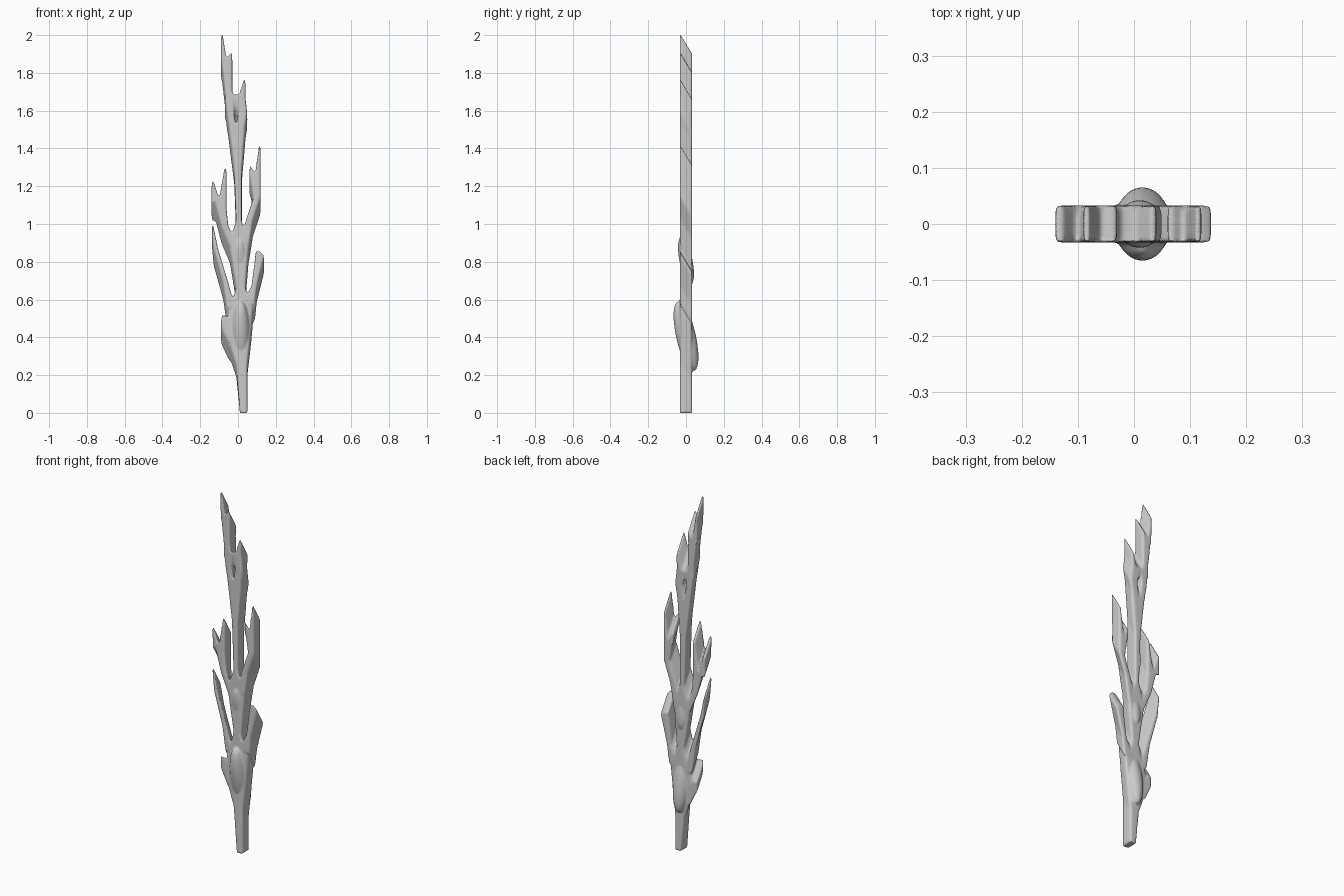
import bpy, bmesh
from math import cos, sin, tau, copysign
from mathutils import Matrix

cube = bpy.data.objects.get("Cube")
if cube:
    bpy.data.objects.remove(cube, do_unlink=True)

UNIT = 0.01        # limb rows are given in hundredths
HALF_DEPTH = 0.033
SLANT = 1.65       # the back of every limb sits lower than the front
SIDES = 20


def slanted(x, y, z):
    """Lower the back of the shape, fading out at the foot."""
    fade = min(1, max(0, z) / 0.35)
    return x, y, z - SLANT * (y + HALF_DEPTH) * fade


def squarish(value):
    """Push a circle coordinate outward to make a rounded rectangle."""
    return copysign(abs(value) ** 0.35, value)


def limb(*rows):
    """Loft a rounded rectangle through rows of (height, left, right)."""
    rings = []
    for height, left, right in rows:
        middle, half = (left + right) / 2, (right - left) / 2
        ring = []
        for i in range(SIDES):
            angle = tau * (i + 0.5) / SIDES
            x = (middle + half * squarish(cos(angle))) * UNIT
            y = HALF_DEPTH * squarish(sin(angle))
            ring.append(bm.verts.new(slanted(x, y, height * UNIT)))
        rings.append(ring)
    for low, high in zip(rings, rings[1:]):
        for i in range(SIDES):
            j = (i + 1) % SIDES
            bm.faces.new((low[i], low[j], high[j], high[i]))
    bm.faces.new(rings[0][::-1])
    bm.faces.new(rings[-1])


def fork(height, left, right, left_rise, right_rise):
    """Split the end of a limb into two pointed tips at its outer edges."""
    middle, point = (left + right) / 2, (right - left) / 6
    foot = height - 3
    limb((foot, left, middle), (height, left, middle),
         (height + left_rise, left, left + point))
    limb((foot, middle, right), (height, middle, right),
         (height + right_rise, right - point, right))


def swelling(x, z, size):
    """Add a slanted ellipsoid that swells the front and back."""
    ball = bmesh.ops.create_uvsphere(bm, u_segments=SIDES, v_segments=SIDES, radius=1,
                                     matrix=Matrix.Diagonal((*size, 1)))
    for vert in ball["verts"]:
        vert.co = slanted(vert.co.x + x, vert.co.y, vert.co.z + z)


bm = bmesh.new()

# Foot and its side lobe
limb((0, 1, 5), (26, -1, 5), (45, -7, 7), (56, -5, 8), (64, -2, 6))
limb((38, -5, 0), (46, -9, 0), (52, -9, -6))
swelling(0.015, 0.46, (0.05, 0.066, 0.15))
swelling(0.01, 0.86, (0.04, 0.043, 0.1))

# Central stem
limb((58, -4, 7), (68, -1, 4), (92, -5, 6), (103, -1, 2), (130, -2, 2), (153, -5, 4))

# Low left and right branches
limb((56, -6, -1), (70, -8, -5), (88, -13, -10.5), (100, -14, -13))
limb((58, 1, 9), (68, 7, 10), (84, 9, 14), (86, 9, 12))

# Middle left and right branches
limb((88, -4, 1), (100, -9, -5), (115, -13, -6.5))
fork(115, -14, -6, 8, 15)
limb((90, 1, 6), (103, 4, 8), (115, 8, 12), (128, 6, 12))
fork(128, 6, 12, 3, 14)

# Two sides of the slot in the stem
limb((148, -4, 0), (160, -6, -2), (169, -7, -1))
limb((148, -2, 3), (160, 0, 5), (169, -3, 4))

# Crown
limb((165, -1, 4), (177, 3, 4))
limb((165, -7, -1), (172, -7, -3), (189, -9, -3))
fork(189, -9, -3, 12, 2)

bmesh.ops.recalc_face_normals(bm, faces=bm.faces)
mesh = bpy.data.meshes.new("branching_frond")
bm.to_mesh(mesh)
bm.free()
frond = bpy.data.objects.new("branching_frond", mesh)
bpy.context.collection.objects.link(frond)

# One plain grey material
grey = bpy.data.materials.new("light_grey")
grey.use_nodes = True
colour = (0.6, 0.6, 0.6, 1)
grey.diffuse_color = colour
grey.node_tree.nodes["Principled BSDF"].inputs["Base Color"].default_value = colour
mesh.materials.append(grey)

# Fuse the limbs into one skin and soften the joints
fuse = frond.modifiers.new("fuse", "REMESH")
fuse.mode = "VOXEL"
fuse.voxel_size = 0.005
fuse.use_smooth_shade = True
soften = frond.modifiers.new("soften", "SMOOTH")
soften.factor = 0.5
soften.iterations = 4
